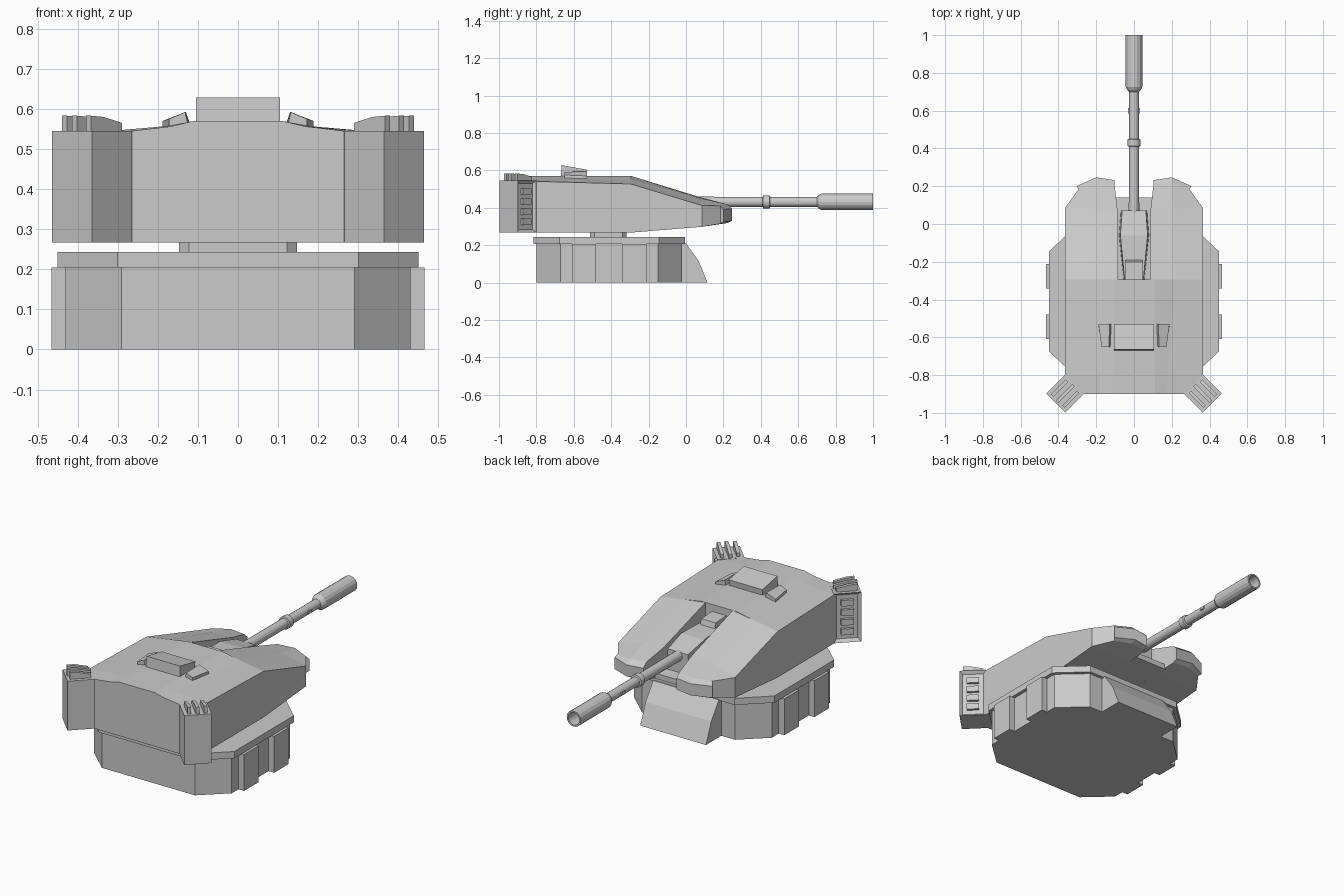
import bpy, bmesh, math
from mathutils import Matrix, Vector

if "Cube" in bpy.data.objects:
    bpy.data.objects.remove(bpy.data.objects["Cube"])


def make(name, verts, faces, mirror=False):
    me = bpy.data.meshes.new(name)
    bm = bmesh.new()
    vs = [bm.verts.new(v) for v in verts]
    for f in faces:
        bm.faces.new([vs[i] for i in f])
    bmesh.ops.recalc_face_normals(bm, faces=bm.faces)
    bm.to_mesh(me)
    bm.free()
    ob = bpy.data.objects.new(name, me)
    bpy.context.collection.objects.link(ob)
    if mirror:
        ob.modifiers.new("Mirror", 'MIRROR').use_mirror_merge = False
    return ob


def loft(name, sections, mirror=False):
    """Skin between equal-length closed loops, capped at both ends."""
    n = len(sections[0])
    verts = [p for s in sections for p in s]
    faces = [range(n), range((len(sections) - 1) * n, len(sections) * n)]
    for k in range(len(sections) - 1):
        for i in range(n):
            j = (i + 1) % n
            faces.append((k*n + i, k*n + j, (k+1)*n + j, (k+1)*n + i))
    return make(name, verts, faces, mirror)


def plate(name, outline, z0, z1):
    return loft(name, [[(x, y, z) for x, y in outline] for z in (z0, z1)])


def side_profile(name, pts, x0, x1, mirror=False, mat=Matrix()):
    """Extrude a (y, z) profile from x0 to x1."""
    return loft(name, [[mat @ Vector((x, y, z)) for y, z in pts] for x in (x0, x1)], mirror)


def box(name, c, s, mirror=False, mat=Matrix()):
    y0, y1, z0, z1 = c[1]-s[1]/2, c[1]+s[1]/2, c[2]-s[2]/2, c[2]+s[2]/2
    return side_profile(name, [(y0, z0), (y1, z0), (y1, z1), (y0, z1)],
                        c[0]-s[0]/2, c[0]+s[0]/2, mirror, mat)


def slab(name, rows, mirror=False):
    """Rows along y of (x, y, top z, bottom z) columns."""
    return loft(name, [[(x, y, t) for x, y, t, b in r] +
                       [(x, y, b) for x, y, t, b in reversed(r)] for r in rows], mirror)


def both(row):
    return [(-x, y, t, b) for x, y, t, b in reversed(row)] + row


def octagon(hx, hy, cx, cy, yc):
    return [(hx, yc-cy), (hx, yc+cy), (cx, yc+hy), (-cx, yc+hy),
            (-hx, yc+cy), (-hx, yc-cy), (-cx, yc-hy), (cx, yc-hy)]


# Base, rim and turning neck
plate("base_body", octagon(.43, .388, .29, .26, -.41), 0, .205)
plate("base_rim", octagon(.45, .405, .30, .265, -.41), .205, .243)
plate("turret_neck", octagon(.147, .097, .122, .075, -.415), .24, .27)
for i, y in enumerate((-.545, -.277)):
    box(f"base_side_panel_{i}", (.44, y, .1025), (.05, .13, .205), True)
side_profile("base_front_wedge", [(-.05, 0), (.115, 0), (.068, .115), (0, .21), (-.05, .21)], -.205, .205)

# Turret rear body
slab("turret_body", [both(r) for r in (
    [(.11, -.9, .57, .267), (.17, -.9, .556, .267), (.265, -.9, .545, .267)],
    [(.11, -.8, .57, .267), (.18, -.8, .557, .267), (.365, -.8, .541, .267)],
    [(.11, -.295, .57, .267), (.22, -.295, .55, .267), (.365, -.295, .527, .267)])])

# Two forward prongs
slab("turret_prong", [
    [(.085, -.295, .57, .267), (.22, -.295, .55, .267), (.365, -.295, .527, .267)],
    [(.087, .07, .458, .298), (.21, .08, .45, .298), (.365, .085, .412, .298)],
    [(.103, .205, .42, .318), (.2, .22, .418, .318), (.293, .185, .41, .315)],
    [(.103, .232, .395, .33), (.2, .247, .395, .33), (.305, .2, .39, .325)]], True)
slab("prong_floor", [both(r) for r in (
    [(.1, -.3, .34, .267)], [(.1, .07, .34, .298)], [(.103, .14, .335, .305)])])

# Gun mount
def section(hw, y, zt):
    return [(-hw, y, .32), (hw, y, .32), (hw * .9, y, zt), (-hw * .9, y, zt)]

loft("gun_mount", [section(.055, -.295, .50), section(.08, -.06, .49), section(.07, .072, .455)])
side_profile("gun_mount_block", [(-.295, .49), (-.19, .49), (-.2, .525), (-.295, .53)], -.045, .045)

# Barrel turned about the y axis, with a hollow muzzle
profile = [(.02, .018), (.035, .028), (.41, .027), (.413, .035), (.447, .035), (.45, .026),
           (.70, .026), (.71, .036), (.725, .044), (1.0, .044), (1.0, .035), (.80, .033)]
N = 16
barrel = loft("barrel", [[(r * math.cos(2*math.pi*i/N), y, .431 + r * math.sin(2*math.pi*i/N))
                          for i in range(N)] for y, r in profile])
box("barrel_lug", (0, .6, .431), (.062, .03, .015))

# Roof hatch and sloping pods beside it
side_profile("roof_hatch", [(-.67, .56), (-.535, .56), (-.53, .603), (-.665, .628)], -.105, .105)
loft("roof_pod", [[(a, -.65, .55), (.172, -.65, .54), (.172, -.65, .575), (.132, -.65, .592)]
                  if k == 0 else
                  [(a, -.53, .55), (.19, -.53, .535), (.188, -.53, .57), (.13, -.53, .593)]
                  for k, a in enumerate((.122, .116))], True)

# Rear corner launchers: local x points outward, local y toward the side
M = Matrix.Translation((.364, -.898, 0)) @ Matrix.Rotation(-math.pi/4, 4, 'Z')
H = .071
pod = box("rear_corner_box", (0, 0, .406), (2*H, 2*H, .278), True, M)
bm = bmesh.new()
bm.from_mesh(pod.data)
side = max(bm.faces, key=lambda f: f.normal.dot(Vector((1, 1, 0))))
bmesh.ops.inset_region(bm, faces=[side], thickness=.022)
for v in side.verts:
    v.co -= Vector((.012, .012, 0))
bm.to_mesh(pod.data)
bm.free()
for i in range(4):
    box(f"rear_box_slat_{i}", (0, H - .012, .325 + i * .054), (.065, .02, .034), True, M)
for i in (-1, 0, 1):
    side_len = .055 if i else .062
    fin = [(-side_len, .54), (side_len, .54), (side_len, .583), (.01, .58), (-side_len, .565)]
    side_profile(f"rear_box_fin_{i + 1}", fin, i*.042 - .009, i*.042 + .009, True,
                 M @ Matrix.Rotation(-math.pi/2, 4, 'Z'))
